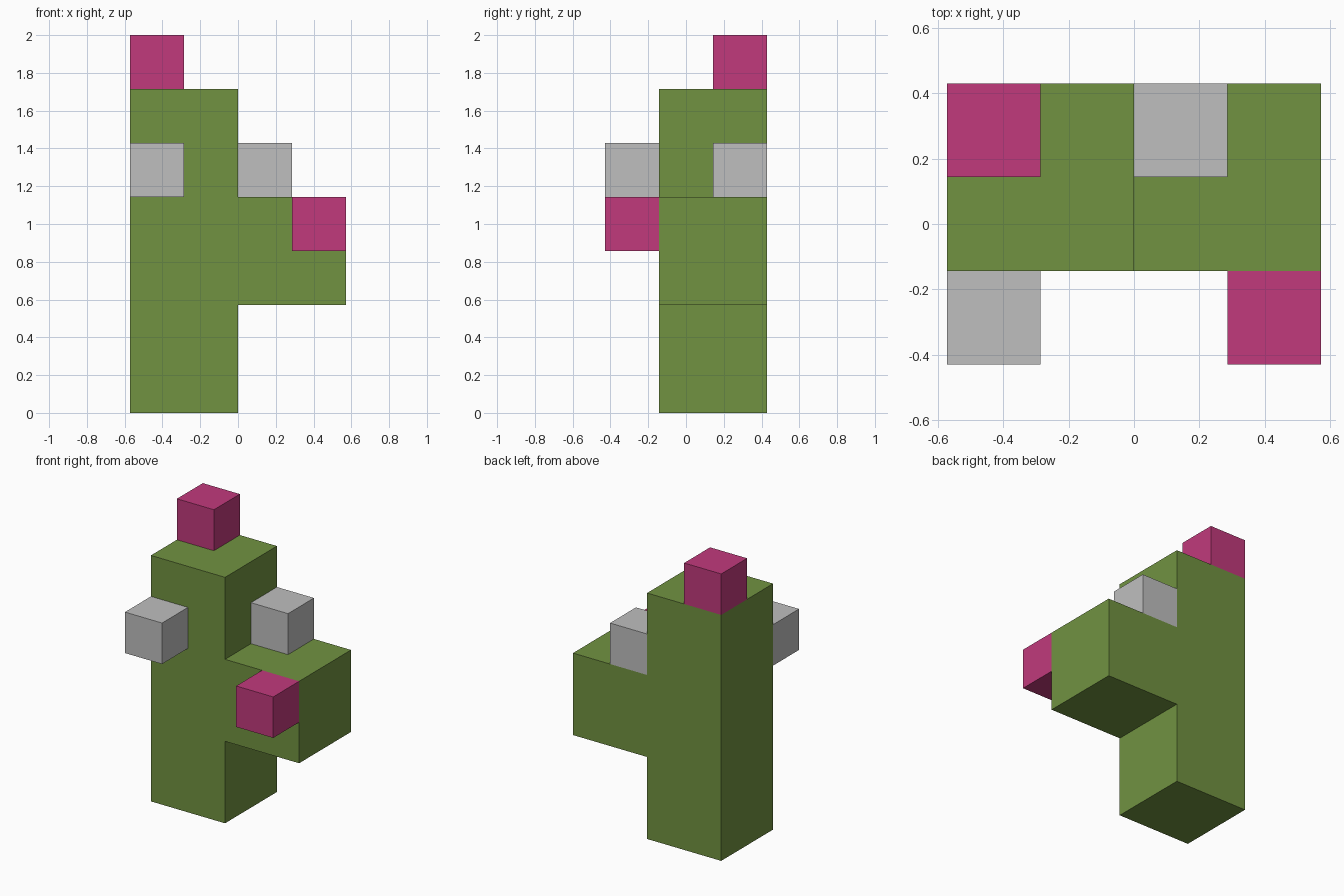
import bpy
import bmesh
from mathutils import Matrix, Vector

default = bpy.data.objects.get("Cube")
if default:
    bpy.data.objects.remove(default, do_unlink=True)

U = 2 / 7                              # one grid block
ORIGIN = Vector((-2 * U, -1.5 * U, 0))  # left-front-bottom corner of the block grid


def make_material(name, rgb):
    mat = bpy.data.materials.new(name)
    mat.use_nodes = True
    color = (*rgb, 1.0)
    mat.diffuse_color = color
    bsdf = next(n for n in mat.node_tree.nodes if n.type == 'BSDF_PRINCIPLED')
    bsdf.inputs["Base Color"].default_value = color
    return mat


green = make_material("cactus green", (0.165, 0.288, 0.053))
pink = make_material("flower pink", (0.533, 0.042, 0.202))
grey = make_material("bud grey", (0.521, 0.521, 0.521))


def finish(name, bm, mat):
    bmesh.ops.recalc_face_normals(bm, faces=bm.faces)
    mesh = bpy.data.meshes.new(name)
    bm.to_mesh(mesh)
    bm.free()
    mesh.materials.append(mat)
    obj = bpy.data.objects.new(name, mesh)
    bpy.context.collection.objects.link(obj)
    return obj


def block(name, cell, mat):
    """One-unit cube in the given grid cell."""
    bm = bmesh.new()
    center = ORIGIN + (Vector(cell) + Vector((0.5, 0.5, 0.5))) * U
    bmesh.ops.create_cube(bm, size=U, matrix=Matrix.Translation(center))
    return finish(name, bm, mat)


# Body: trunk and side arm as one extruded front outline (x, z in blocks)
outline = [(0, 0), (2, 0), (2, 2), (4, 2), (4, 4), (2, 4), (2, 6), (0, 6)]
bm = bmesh.new()
front = bm.faces.new([bm.verts.new(ORIGIN + Vector((x, 1, z)) * U) for x, z in outline])
# Keep the front face and sweep a copy two blocks back
swept = bmesh.ops.extrude_face_region(bm, geom=[front], use_keep_orig=True)
bmesh.ops.translate(bm, vec=(0, 2 * U, 0),
                    verts=[g for g in swept["geom"] if isinstance(g, bmesh.types.BMVert)])
finish("cactus_body", bm, green)

# Flowers and buds, placed by grid cell
for name, cell, mat in [
    ("top_flower", (0, 2, 6), pink),
    ("arm_flower", (3, 0, 3), pink),
    ("trunk_bud", (0, 0, 4), grey),
    ("arm_bud", (2, 2, 4), grey),
]:
    block(name, cell, mat)
